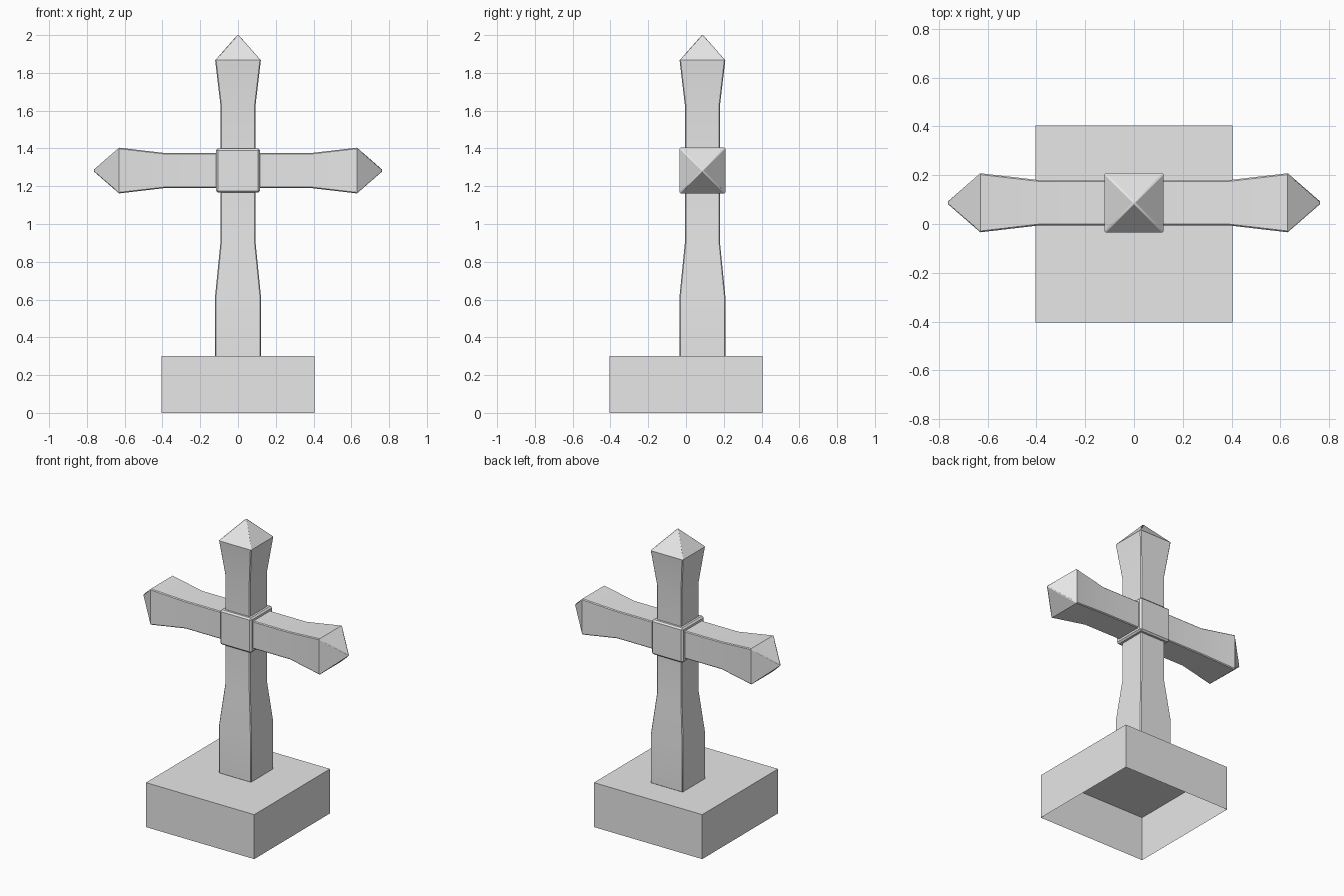
import bpy, bmesh, math
from mathutils import Vector

cube = bpy.data.objects.get("Cube")
if cube:
    bpy.data.objects.remove(cube, do_unlink=True)

stone = bpy.data.materials.new("grey_stone")
stone.use_nodes = True
stone.diffuse_color = (0.8, 0.8, 0.8, 1)
stone.node_tree.nodes["Principled BSDF"].inputs["Base Color"].default_value = (0.8, 0.8, 0.8, 1)

CROSS_Y = 0.087   # the cross stands behind the middle of its base
ARM_Z = 1.283


def finish(name, bm, bevel=0, smooth=False):
    """Turn a bmesh into a stone object with optional chamfered corners."""
    bmesh.ops.recalc_face_normals(bm, faces=bm.faces)
    mesh = bpy.data.meshes.new(name)
    bm.to_mesh(mesh)
    bm.free()
    mesh.materials.append(stone)
    obj = bpy.data.objects.new(name, mesh)
    bpy.context.collection.objects.link(obj)
    if bevel:
        mod = obj.modifiers.new("chamfer", "BEVEL")
        mod.width, mod.segments = bevel, 1
        mod.limit_method, mod.angle_limit = "ANGLE", math.radians(58)
    if smooth:
        bpy.ops.object.select_all(action="DESELECT")
        obj.select_set(True)
        bpy.context.view_layer.objects.active = obj
        bpy.ops.object.shade_smooth_by_angle(angle=math.radians(30))
    return obj


def square_loft(name, sections, along, side, origin):
    """Loft square sections (distance, half width); zero width makes a point."""
    bm = bmesh.new()
    depth = Vector((0, 1, 0))
    rings = []
    for dist, half in sections:
        centre = origin + along * dist
        corners = [(-1, -1), (1, -1), (1, 1), (-1, 1)] if half else [(0, 0)]
        rings.append([bm.verts.new(centre + (side * a + depth * b) * half)
                      for a, b in corners])
    for low, high in zip(rings, rings[1:]):
        for i in range(4):
            j = (i + 1) % 4
            quad = [low[i % len(low)], low[j % len(low)],
                    high[j % len(high)], high[i % len(high)]]
            bm.faces.new(list(dict.fromkeys(quad)))
    for ring in (rings[0], rings[-1]):
        if len(ring) == 4:
            bm.faces.new(ring)
    return finish(name, bm, bevel=0.005, smooth=True)


def block(name, size, centre, open_bottom=False, bevel=0):
    bm = bmesh.new()
    bmesh.ops.create_cube(bm, size=1)
    bmesh.ops.scale(bm, vec=size, verts=bm.verts)
    bmesh.ops.translate(bm, vec=centre, verts=bm.verts)
    if open_bottom:
        bottom = min(bm.faces, key=lambda f: f.calc_center_median().z)
        bmesh.ops.delete(bm, geom=[bottom], context="FACES_ONLY")
    return finish(name, bm, bevel)


X, Z = Vector((1, 0, 0)), Vector((0, 0, 1))

# Hollow plinth, open underneath
block("plinth", (0.808, 0.808, 0.3), (0, 0, 0.15), open_bottom=True)

# Upright with a thick foot and a flared, pointed top
square_loft("upright", [(0.297, 0.121), (0.62, 0.121), (0.9, 0.093),
                        (1.63, 0.093), (1.867, 0.121), (2.004, 0)],
            Z, X, Vector((0, CROSS_Y, 0)))

# Crossbar, flared and pointed at both ends
half_arm = [(0.39, 0.093), (0.63, 0.121), (0.769, 0)]
mirrored = [(-d, w) for d, w in reversed(half_arm)]
square_loft("crossbar", mirrored + half_arm, X, Z, Vector((0, CROSS_Y, ARM_Z)))

# Chamfered block around the crossing
block("crossing_block", (0.234, 0.234, 0.234), (0, CROSS_Y, ARM_Z), bevel=0.01)
